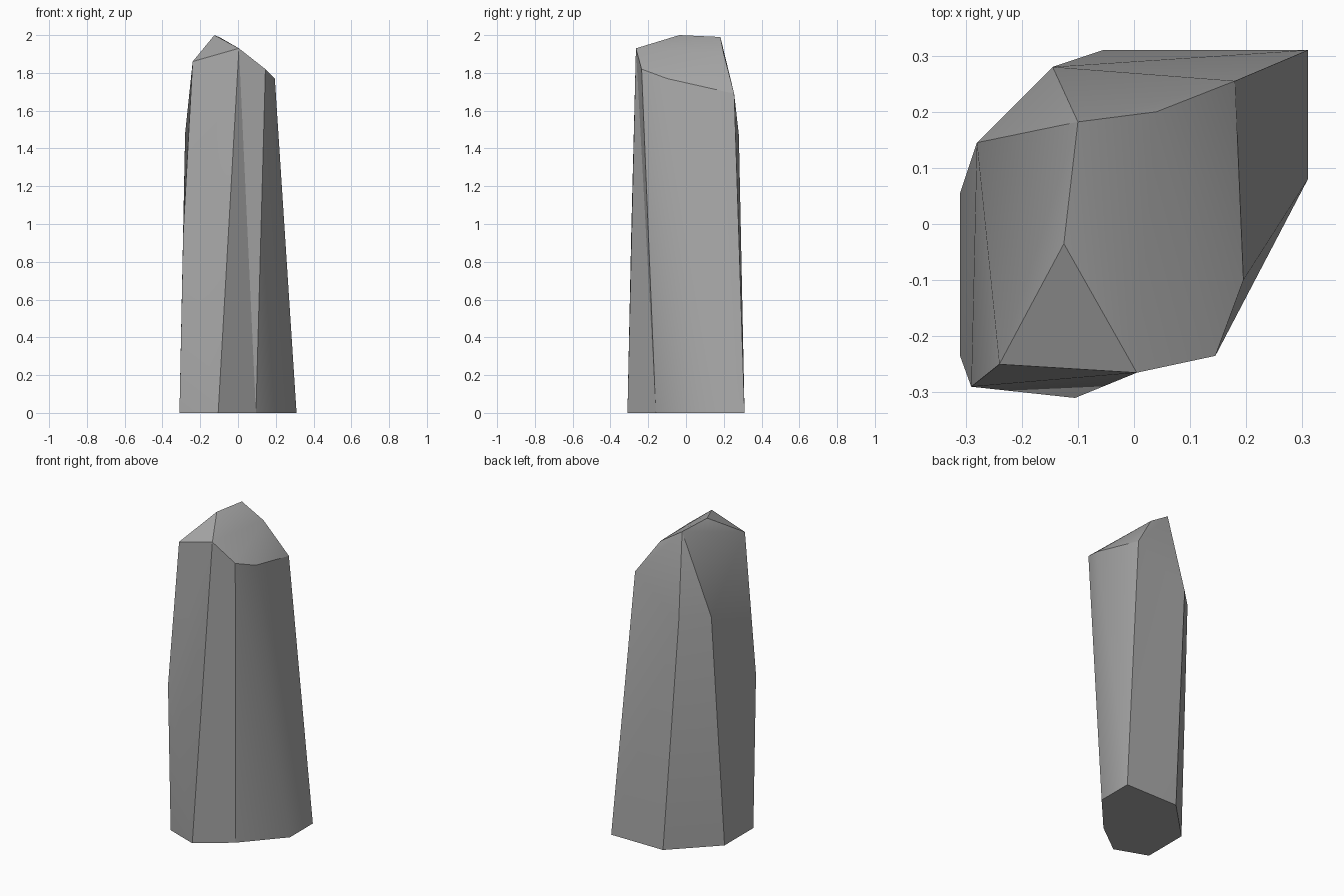
import bpy
import bmesh
import math

default_cube = bpy.data.objects.get("Cube")
if default_cube:
    bpy.data.objects.remove(default_cube, do_unlink=True)

# Seven-sided footprint on the ground
footprint = [(-0.31, 0.055), (-0.31, -0.235), (-0.105, -0.31), (0.095, -0.16),
             (0.31, 0.08), (0.31, 0.31), (-0.055, 0.31)]
# Shoulder corners around the upper shaft
shoulders = [(-0.29, -0.29, 0.95), (-0.24, -0.25, 1.86), (0.005, -0.265, 1.93),
             (0.145, -0.235, 1.82), (0.195, -0.1, 1.77), (0.18, 0.255, 1.69),
             (-0.145, 0.28, 1.47), (-0.28, 0.145, 1.48)]
# Broken crown
crown = [(-0.125, -0.035, 2.0), (-0.1, 0.182, 1.99), (0.04, 0.2, 1.9)]

# Wrap the corners into one faceted stone
bm = bmesh.new()
base = [bm.verts.new((x, y, 0)) for x, y in footprint]
upper = [bm.verts.new(p) for p in shoulders]
for p in crown:
    bm.verts.new(p)
bmesh.ops.convex_hull(bm, input=bm.verts[:])

# Flip one diagonal to make the shallow hollow on the front
hollow = bm.edges.get([base[2], upper[3]])
if hollow:
    bmesh.ops.rotate_edges(bm, edges=[hollow], use_ccw=False)

# Merge the underside into one face
bmesh.ops.dissolve_limit(bm, angle_limit=math.radians(0.2),
                         verts=bm.verts[:], edges=bm.edges[:])
bmesh.ops.recalc_face_normals(bm, faces=bm.faces[:])

mesh = bpy.data.meshes.new("stone_pillar")
bm.to_mesh(mesh)
bm.free()
pillar = bpy.data.objects.new("stone_pillar", mesh)
bpy.context.collection.objects.link(pillar)

# Plain grey stone
grey = (0.4, 0.4, 0.4, 1)
stone = bpy.data.materials.new("grey_stone")
stone.use_nodes = True
stone.diffuse_color = grey
shader = next(n for n in stone.node_tree.nodes if n.type == "BSDF_PRINCIPLED")
shader.inputs["Base Color"].default_value = grey
mesh.materials.append(stone)

# Soften only the shallow facets
bpy.ops.object.select_all(action="DESELECT")
pillar.select_set(True)
bpy.context.view_layer.objects.active = pillar
bpy.ops.object.shade_smooth_by_angle(angle=math.radians(25))
